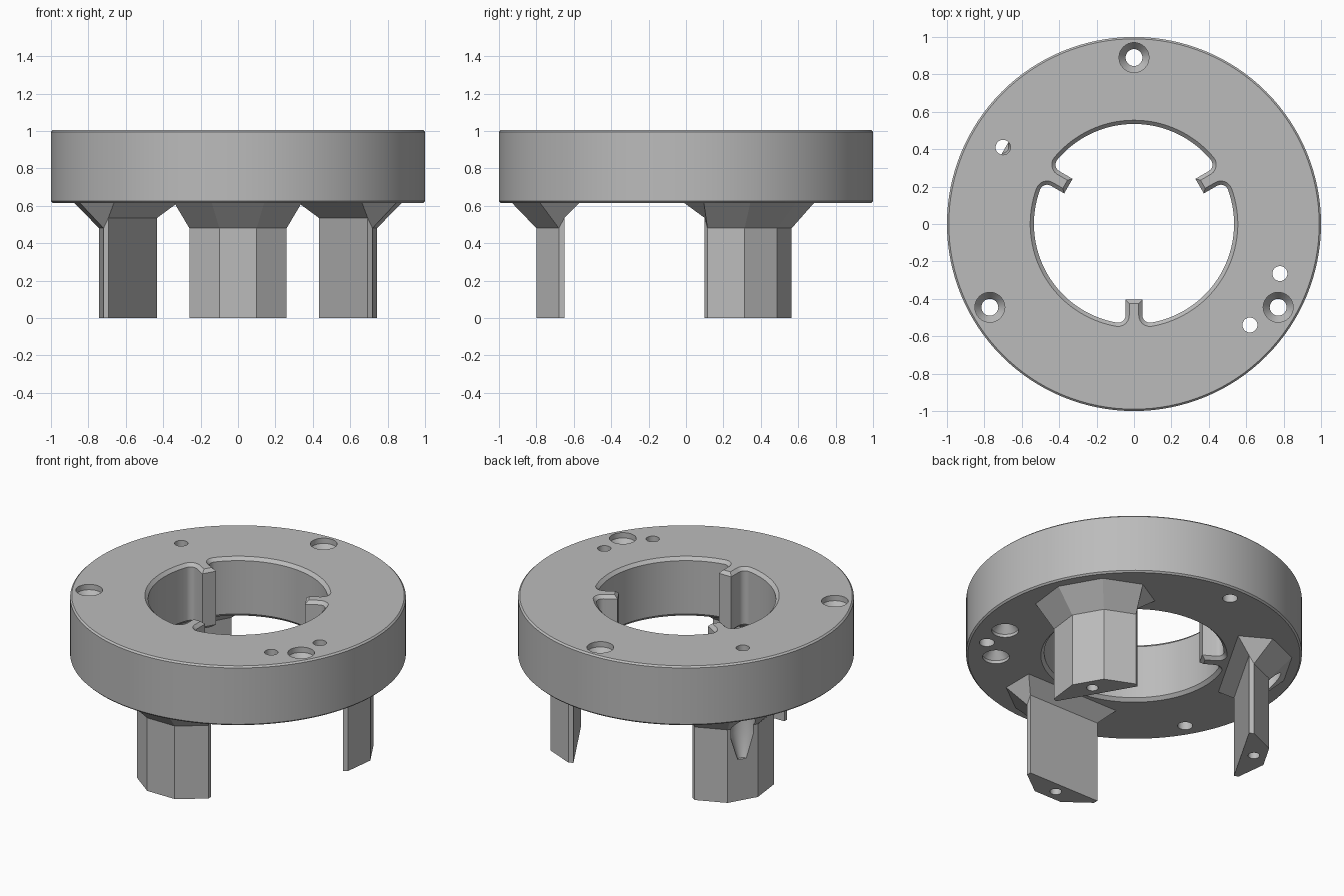
import bpy, bmesh
from math import sin, cos, pi, radians, atan2, sqrt, hypot

if "Cube" in bpy.data.objects:
    bpy.data.objects.remove(bpy.data.objects["Cube"])

BOTTOM, TOP = 0.615, 1.005

grey = bpy.data.materials.new("plain grey")
grey.use_nodes = True
grey.diffuse_color = (0.5, 0.5, 0.5, 1)
grey.node_tree.nodes["Principled BSDF"].inputs["Base Color"].default_value = (0.5, 0.5, 0.5, 1)


def loft(name, loops):
    """Closed solid through a stack of equal-length point loops."""
    bm = bmesh.new()
    rows = [[bm.verts.new(p) for p in loop] for loop in loops]
    n = len(rows[0])
    for a, b in zip(rows, rows[1:]):
        for i in range(n):
            j = (i + 1) % n
            bm.faces.new((a[i], a[j], b[j], b[i]))
    bm.faces.new(rows[0][::-1])
    bm.faces.new(rows[-1])
    bmesh.ops.recalc_face_normals(bm, faces=bm.faces)
    mesh = bpy.data.meshes.new(name)
    bm.to_mesh(mesh)
    bm.free()
    mesh.materials.append(grey)
    obj = bpy.data.objects.new(name, mesh)
    bpy.context.collection.objects.link(obj)
    return obj


def lathe(name, profile, x=0, y=0, sides=32):
    """Revolve (radius, height) points about a vertical axis."""
    return loft(name, [[(x + r * cos(2 * pi * i / sides), y + r * sin(2 * pi * i / sides), z)
                        for i in range(sides)] for r, z in profile])


def turn(r, t, angle):
    """Radial and tangential position to x, y."""
    return r * cos(angle) - t * sin(angle), r * sin(angle) + t * cos(angle)


def bore_loop(d, z):
    """Outline of the bore with three keys, grown outward by d."""
    half_key, radius, fillet, tip = 0.045, 0.535, 0.04, 0.405
    ct = half_key + fillet
    cr = sqrt((radius - fillet) ** 2 - ct ** 2)
    a0 = atan2(ct, cr)
    half = [(tip + d, half_key - d)]
    for i in range(7):
        a = -pi / 2 + (a0 + pi / 2) * i / 6
        half.append((cr + (fillet + d) * cos(a), ct + (fillet + d) * sin(a)))
    for i in range(1, 17):
        a = a0 + (pi / 3 - a0) * i / 16
        half.append(((radius + d) * cos(a), (radius + d) * sin(a)))
    sector = [(r, -t) for r, t in half[-2::-1]] + half
    return [(*turn(r, t, radians(a)), z) for a in (30, 150, 270) for r, t in sector]


# Ring body with fine edge chamfers
e = 0.01
ring = lathe("ring_body", [(1 - e, BOTTOM), (1, BOTTOM + e), (1, TOP - e), (1 - e, TOP)], sides=128)

# Three legs, each a faceted post flaring into the ring
post = [(0.65, 0.26), (0.68, 0.26), (0.80, 0.10)]
flare = [(0.57, 0.34), (0.78, 0.34), (0.93, 0.14)]
neck = [0.535, 0.48, 0.48]


def mirrored(points, heights, angle):
    full = [(r, t, z) for (r, t), z in zip(points, heights)]
    full += [(r, -t, z) for r, t, z in reversed(full)]
    return [(*turn(r, t, angle), z) for r, t, z in full]


legs, cutters = [], []
for deg in (30, 150, 270):
    a = radians(deg)
    legs.append(loft("leg", [mirrored(post, [0] * 3, a), mirrored(post, neck, a),
                             mirrored(flare, [BOTTOM] * 3, a), mirrored(flare, [BOTTOM + 0.03] * 3, a)]))
    # Pilot hole in the foot
    cutters.append(lathe("foot_hole", [(0.035, -0.05), (0.035, 0.3)], *turn(0.725, 0, a)))
    # Countersunk screw hole on the opposite side
    cutters.append(lathe("screw_hole", [(0.045, 0.5), (0.045, TOP - 0.08), (0.08, TOP - 0.035),
                                        (0.08, TOP + 0.05)], *turn(0.89, 0, a + pi)))

# Holes countersunk from below
for x, y in ((0.78, -0.265), (0.62, -0.54)):
    cutters.append(lathe("rear_hole", [(0.08, 0.55), (0.08, BOTTOM + 0.02), (0.04, BOTTOM + 0.07),
                                       (0.04, 1.1)], x, y))

# Hole whose clearance groove runs down one leg
cutters.append(lathe("groove_hole", [(0.03, 0.27), (0.075, 0.42), (0.075, BOTTOM + 0.02),
                                     (0.04, BOTTOM + 0.07), (0.04, 1.1)], -0.70, 0.41))

# Keyed bore, chamfered at both ends
c = 0.02
cutters.append(loft("bore", [bore_loop(c, BOTTOM - 0.02), bore_loop(c, BOTTOM), bore_loop(0, BOTTOM + c),
                             bore_loop(0, TOP - c), bore_loop(c, TOP), bore_loop(c, TOP + 0.02)]))

# Combine into one solid
for tools, operation in ((legs, 'UNION'), (cutters, 'DIFFERENCE')):
    for tool in tools:
        mod = ring.modifiers.new(tool.name, 'BOOLEAN')
        mod.operation, mod.solver, mod.object = operation, 'EXACT', tool
bpy.context.view_layer.update()
result = bpy.data.meshes.new_from_object(ring.evaluated_get(bpy.context.evaluated_depsgraph_get()))
ring.modifiers.clear()
ring.data = result
ring.name = "ring_with_legs"
for tool in legs + cutters:
    bpy.data.objects.remove(tool)

bpy.ops.object.select_all(action='DESELECT')
ring.select_set(True)
bpy.context.view_layer.objects.active = ring
bpy.ops.object.shade_smooth_by_angle(angle=radians(25))
